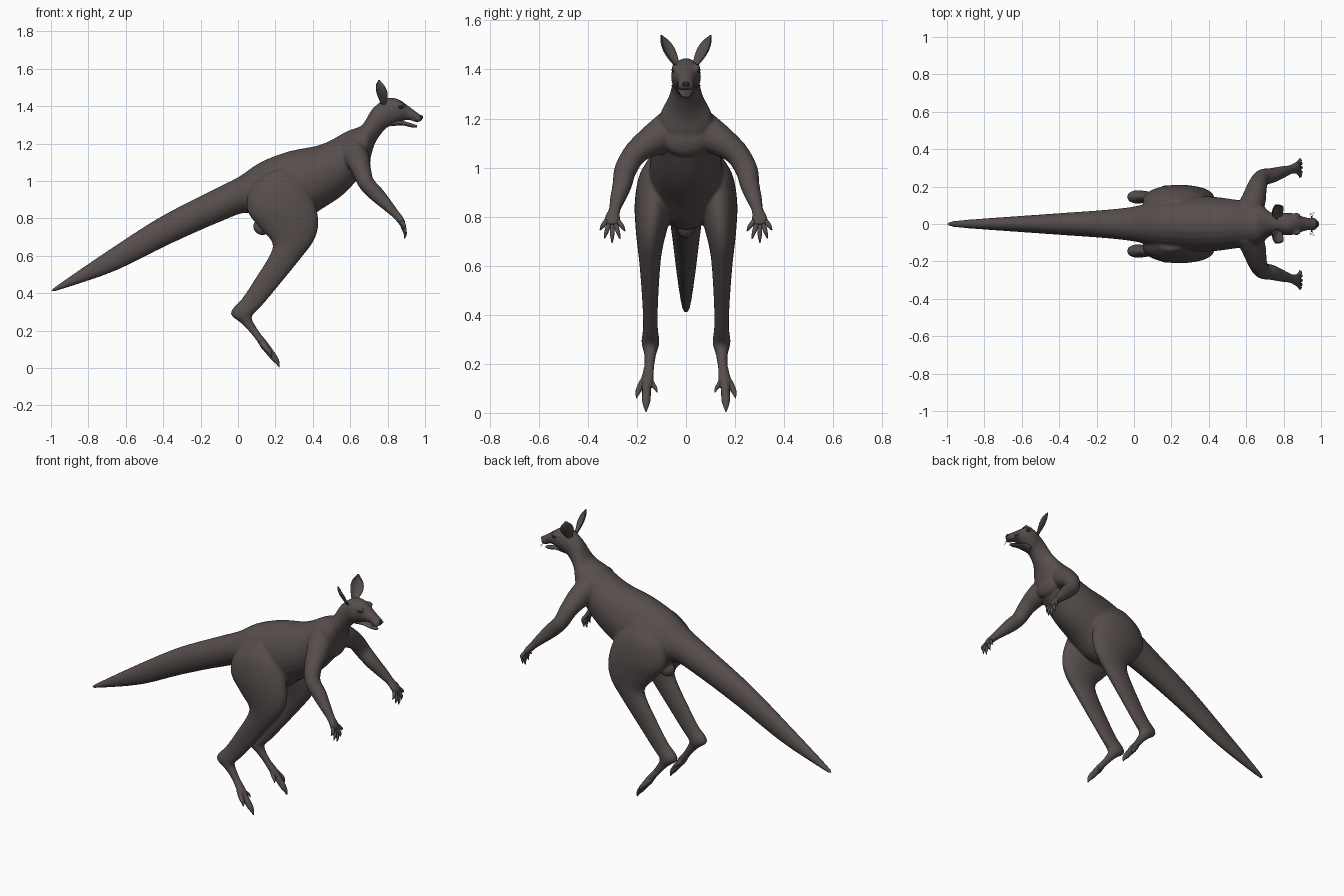
import bpy, bmesh, math
from mathutils import Vector as V


def material(name, rgb):
    m = bpy.data.materials.new(name)
    m.diffuse_color = (*rgb, 1)
    return m


FUR = material("brown grey fur", (0.094, 0.076, 0.074))
DARK = material("dark eye", (0.02, 0.017, 0.016))


def smooth_path(rows, steps):
    """Catmull-Rom interpolation of rows of numbers."""
    out = []
    for i in range(len(rows) - 1):
        p0, p1, p2 = rows[max(i - 1, 0)], rows[i], rows[i + 1]
        p3 = rows[min(i + 2, len(rows) - 1)]
        for k in range(steps):
            t = k / steps
            out.append([0.5 * (2 * b + (c - a) * t + (2 * a - 5 * b + 4 * c - d) * t * t
                               + (3 * b - a - 3 * c + d) * t ** 3)
                        for a, b, c, d in zip(p0, p1, p2, p3)])
    return out + [list(rows[-1])]


def skin(bm, rings, sides):
    """Closed skin over rings given as (centre, axis a, axis b)."""
    loops = []
    for c, a, b in rings:
        loops.append([bm.verts.new(c + a * math.cos(2 * math.pi * k / sides)
                                   + b * math.sin(2 * math.pi * k / sides)) for k in range(sides)])
    faces = []
    for l0, l1 in zip(loops, loops[1:]):
        for k in range(sides):
            j = (k + 1) % sides
            faces.append(bm.faces.new((l0[k], l0[j], l1[j], l1[k])))
    faces += [bm.faces.new(loops[0][::-1]), bm.faces.new(loops[-1])]
    bmesh.ops.recalc_face_normals(bm, faces=faces)


def profile(bm, rows, side=1, sides=24, steps=4):
    """Rows: upper x, z, lower x, z, centre y, half width."""
    rings = []
    for x0, z0, x1, z1, y, w in smooth_path(rows, steps):
        rings.append((V(((x0 + x1) / 2, y * side, (z0 + z1) / 2)),
                      V(((x0 - x1) / 2, 0, (z0 - z1) / 2)), V((0, w, 0))))
    skin(bm, rings, sides)


def tube(bm, rows, side=1, ref=(1, 0, 0), sides=16, steps=4):
    """Rows: x, y, z, radius along ref, radius across."""
    rows = smooth_path(rows, steps)
    pts = [V((r[0], r[1] * side, r[2])) for r in rows]
    ref = V((ref[0], ref[1] * side, ref[2]))
    rings = []
    for i, r in enumerate(rows):
        t = (pts[min(i + 1, len(pts) - 1)] - pts[max(i - 1, 0)]).normalized()
        a = (ref - t * ref.dot(t)).normalized()
        rings.append((pts[i], a * r[3], t.cross(a) * r[4]))
    skin(bm, rings, sides)


def ball(bm, centre, scale):
    vs = bmesh.ops.create_uvsphere(bm, u_segments=20, v_segments=12, radius=1)["verts"]
    for v in vs:
        v.co = V([c + s * q for c, s, q in zip(centre, scale, v.co)])


def finish(bm, name, mat=FUR):
    me = bpy.data.meshes.new(name)
    for f in bm.faces:
        f.smooth = True
    bm.to_mesh(me)
    bm.free()
    me.materials.append(mat)
    ob = bpy.data.objects.new(name, me)
    bpy.context.collection.objects.link(ob)
    return ob


# Tail, trunk, neck and head in one run
TRUNK = [(-1, .416, -.996, .406, 0, .006), (-.96, .447, -.94, .422, 0, .018),
         (-.70, .625, -.66, .518, 0, .038), (-.42, .805, -.37, .66, 0, .058),
         (-.15, .945, -.10, .78, 0, .078), (0, 1.02, .05, .83, 0, .098),
         (.12, 1.10, .14, .765, 0, .13), (.27, 1.158, .30, .75, 0, .15),
         (.42, 1.188, .44, .845, 0, .145), (.50, 1.22, .56, .925, 0, .132),
         (.58, 1.265, .655, 1.03, 0, .12), (.655, 1.293, .705, 1.12, 0, .105),
         (.685, 1.33, .73, 1.195, 0, .077), (.715, 1.382, .76, 1.245, 0, .06),
         (.76, 1.422, .795, 1.285, 0, .056), (.805, 1.446, .83, 1.298, 0, .061),
         (.86, 1.436, .87, 1.317, 0, .054), (.91, 1.402, .90, 1.325, 0, .039),
         (.95, 1.372, .94, 1.322, 0, .031), (.977, 1.352, .965, 1.318, 0, .027),
         (.988, 1.337, .982, 1.322, 0, .014)]
# Thigh, shin and long foot
LEG = [(.13, 1.03, .26, 1.07, .10, .04), (.06, .95, .36, .99, .115, .075),
       (.05, .84, .413, .88, .13, .079), (.12, .745, .43, .77, .14, .066),
       (.18, .675, .405, .68, .146, .052), (.173, .61, .335, .585, .147, .042),
       (.09, .475, .205, .425, .146, .032), (.02, .37, .125, .33, .145, .03),
       (-.03, .315, .08, .285, .145, .036), (-.035, .28, .075, .262, .145, .034),
       (.01, .245, .09, .232, .146, .025), (.06, .195, .12, .185, .15, .021),
       (.10, .145, .155, .142, .157, .026), (.13, .095, .178, .102, .16, .026)]
# Upper arm, forearm and palm
ARM = [(.61, .05, 1.16, .075, .085), (.64, .13, 1.115, .066, .066), (.66, .205, 1.06, .052, .05),
       (.685, .247, .99, .044, .046), (.74, .26, .93, .042, .04), (.80, .28, .868, .031, .031),
       (.84, .292, .825, .023, .024), (.868, .30, .792, .02, .033), (.882, .302, .765, .016, .03)]

bm = bmesh.new()
profile(bm, TRUNK)
ball(bm, (.13, 0, .757), (.05, .035, .047))
ball(bm, (.665, 0, 1.12), (.045, .10, .075))
for s in (-1, 1):
    profile(bm, LEG, s)
    tube(bm, ARM, s)
    ball(bm, (.868, s * .047, 1.407), (.026, .012, .015))     # brow
    ball(bm, (.955, s * .016, 1.331), (.025, .019, .018))     # lip pad
body = finish(bm, "body")
rm = body.modifiers.new("blend", 'REMESH')
rm.mode = 'VOXEL'
rm.voxel_size = .0075
rm.use_smooth_shade = True
sm = body.modifiers.new("soften", 'SMOOTH')
sm.factor = .5
sm.iterations = 6

# Lower jaw and nose
bm = bmesh.new()
profile(bm, [(.82, 1.34, .82, 1.292, 0, .035), (.88, 1.322, .875, 1.298, 0, .03),
             (.93, 1.307, .925, 1.287, 0, .021), (.958, 1.298, .956, 1.286, 0, .011)], sides=16)
finish(bm, "lower_jaw")
bm = bmesh.new()
ball(bm, (.977, 0, 1.34), (.012, .017, .012))
finish(bm, "nose", DARK)

for s, tag in ((-1, "right"), (1, "left")):
    # Cupped ear: leaf outline bent around its length
    bm = bmesh.new()
    base, tip = V((.775, s * .033, 1.41)), V((.755, s * .10, 1.54))
    across, out = V((.80, s * .55, -.2)).normalized(), V((.55, -s * .8, -.3)).normalized()
    widths = smooth_path([(.016,), (.024,), (.034,), (.036,), (.027,), (.003,)], 3)
    grid = []
    for i, (w,) in enumerate(widths):
        t = i / (len(widths) - 1)
        c = base.lerp(tip, t) + V((0, s * .006, 0)) * math.sin(math.pi * t)
        grid.append([bm.verts.new(c + across * w * k / 4 + out * w * .6 * ((k / 4) ** 2 - .5))
                     for k in range(-4, 5)])
    for g0, g1 in zip(grid, grid[1:]):
        for k in range(8):
            bm.faces.new((g0[k], g0[k + 1], g1[k + 1], g1[k]))
    ear = finish(bm, tag + "_ear")
    th = ear.modifiers.new("thickness", 'SOLIDIFY')
    th.thickness = .005
    th.offset = 0

    # Eye
    bm = bmesh.new()
    ball(bm, (.868, s * .05, 1.398), (.014, .009, .011))
    finish(bm, tag + "_eye", DARK)

    # Five clawed fingers, fanned out
    bm = bmesh.new()
    for k, length in zip(range(-2, 3), (.05, .068, .074, .066, .045)):
        a = k * .36
        p = V((.876, .301 + k * .012, .782 - .008 * (2 - abs(k))))
        d = V((.32, math.sin(a) * .85, -math.cos(a))).normalized() * length
        q, e = p + d * .6 + V((.004, 0, 0)), p + d + V((-.008, 0, -.003))
        tube(bm, [(*p, .011, .0105), (*q, .0095, .009), (*e, .002, .002)], s, sides=10)
    finish(bm, tag + "_fingers")

    # Large middle toe with shorter toes either side
    bm = bmesh.new()
    tube(bm, [(.135, .159, .13, .022, .02), (.17, .161, .085, .02, .018), (.197, .162, .05, .017, .017),
              (.212, .163, .028, .011, .011), (.221, .163, .004, .002, .002)], s, sides=12)
    tube(bm, [(.125, .168, .14, .017, .014), (.152, .187, .105, .015, .013),
              (.17, .196, .085, .011, .01), (.178, .202, .06, .002, .002)], s, sides=12)
    tube(bm, [(.125, .15, .14, .014, .012), (.147, .135, .115, .012, .01),
              (.162, .124, .1, .008, .007), (.168, .118, .083, .002, .002)], s, sides=12)
    finish(bm, tag + "_toes")

    # Whiskers
    bm = bmesh.new()
    for k in range(6):
        z, a = 1.325 + .006 * (k % 3), -.5 + .2 * k
        tube(bm, [(.95, .024, z, .0008, .0008), (.95 - .012 * a, .045, z + .012 * a, .0007, .0007),
                  (.95 - .03 * a, .062, z + .035 * a - .006, .0003, .0003)], s, sides=4, steps=2)
    finish(bm, tag + "_whiskers")
